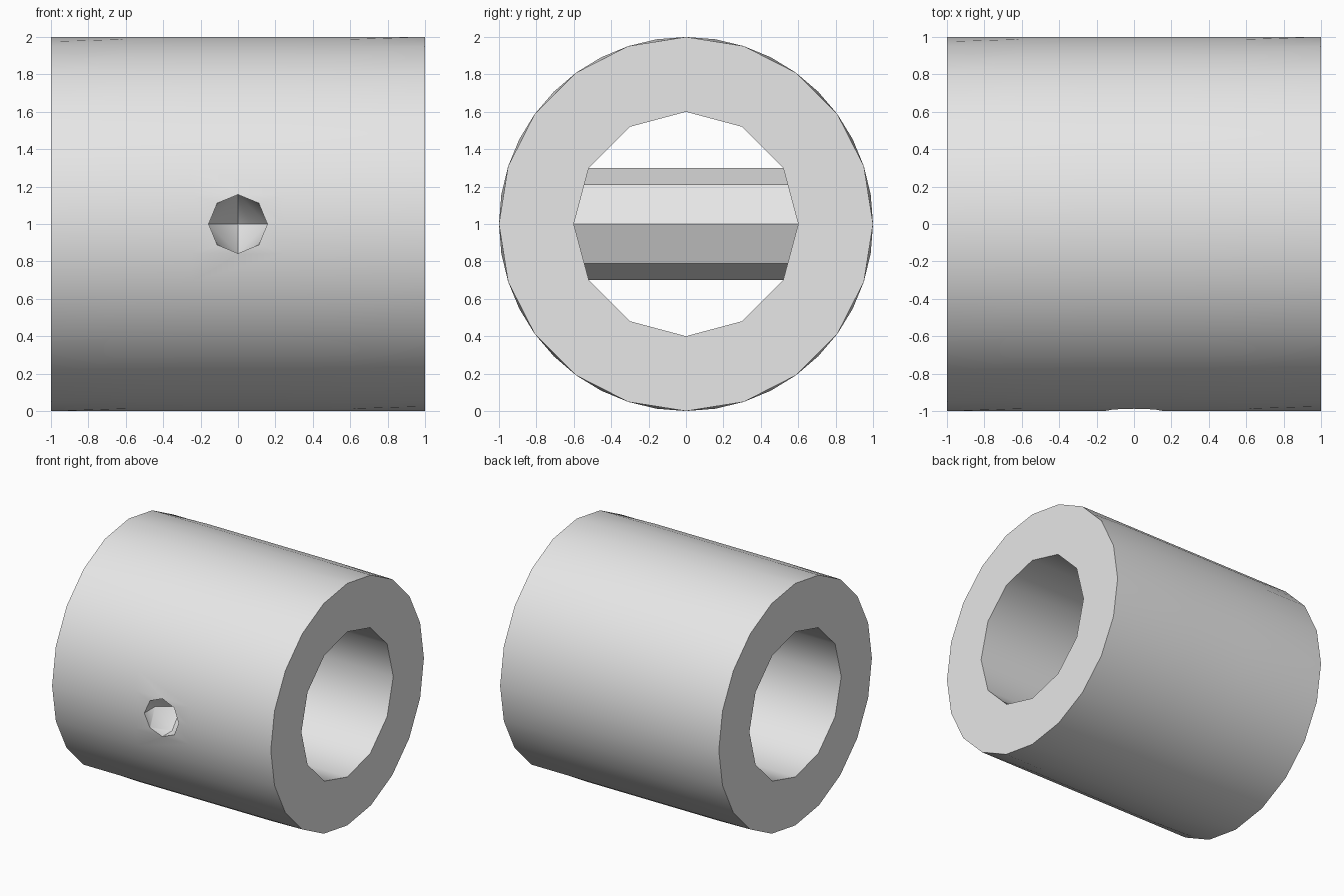
import bpy, bmesh
from math import pi, sin, cos, radians
from mathutils import Vector

cube = bpy.data.objects.get("Cube")
if cube:
    bpy.data.objects.remove(cube, do_unlink=True)

grey = bpy.data.materials.new("light grey")
grey.use_nodes = True
grey.diffuse_color = (0.8, 0.8, 0.8, 1)
grey.node_tree.nodes["Principled BSDF"].inputs["Base Color"].default_value = (0.8, 0.8, 0.8, 1)

CENTRE = Vector((0, 0, 1))


def finish(bm, name):
    bmesh.ops.recalc_face_normals(bm, faces=bm.faces)
    mesh = bpy.data.meshes.new(name)
    bm.to_mesh(mesh)
    bm.free()
    mesh.materials.append(grey)
    obj = bpy.data.objects.new(name, mesh)
    bpy.context.collection.objects.link(obj)
    return obj


def loft(name, sides, stations, radius, axis="X"):
    """Closed prism along an axis; radius(station, index) gives each ring."""
    bm = bmesh.new()
    rings = []
    for s in stations:
        ring = []
        for i in range(sides):
            a, r = 2 * pi * i / sides, radius(s, i)
            u, z = r * sin(a), r * cos(a)
            p = (s, u, z) if axis == "X" else (u, s, z)
            ring.append(bm.verts.new(CENTRE + Vector(p)))
        rings.append(ring)
    for a, b in zip(rings, rings[1:]):
        for i in range(sides):
            j = (i + 1) % sides
            bm.faces.new((a[i], a[j], b[j], b[i]))
    bm.faces.new(rings[0])
    bm.faces.new(rings[-1])
    return finish(bm, name)


def cut(target, cutter):
    mod = target.modifiers.new("cut", "BOOLEAN")
    mod.operation, mod.solver, mod.object = "DIFFERENCE", "EXACT", cutter
    bpy.context.view_layer.objects.active = target
    bpy.ops.object.modifier_apply(modifier=mod.name)
    bpy.data.objects.remove(cutter, do_unlink=True)


# Sleeve: round in the middle, with twenty-sided ends
def sleeve_radius(x, i):
    return cos(pi / 20) if abs(x) == 1 and i % 2 else 1


sleeve = loft("sleeve", 40, (-1, -0.6, -0.25, 0.25, 0.6, 1), sleeve_radius)

# Twelve-sided bore right through
cut(sleeve, loft("bore_cutter", 12, (-1.2, 1.2), lambda s, i: 0.6))

# Pointed eight-sided dimple in the front
bm = bmesh.new()
bm.verts.new(CENTRE + Vector((0, -0.74, 0)))
for i in range(8):
    a = i * pi / 4
    for y in (-1.2, -0.98 if i % 2 else -0.86):
        bm.verts.new(CENTRE + Vector((0.157 * sin(a), y, 0.157 * cos(a))))
bmesh.ops.convex_hull(bm, input=bm.verts)
cut(sleeve, finish(bm, "dimple_cutter"))

# Eight-sided crossbar spanning the bore, its ends buried in the wall
crossbar = loft("crossbar", 8, (-0.62, 0.62), lambda s, i: 0.3, "Y")

# Smooth round surfaces, crisp edges
for obj in (sleeve, crossbar):
    bpy.ops.object.select_all(action="DESELECT")
    obj.select_set(True)
    bpy.context.view_layer.objects.active = obj
    bpy.ops.object.shade_smooth_by_angle(angle=radians(35))
